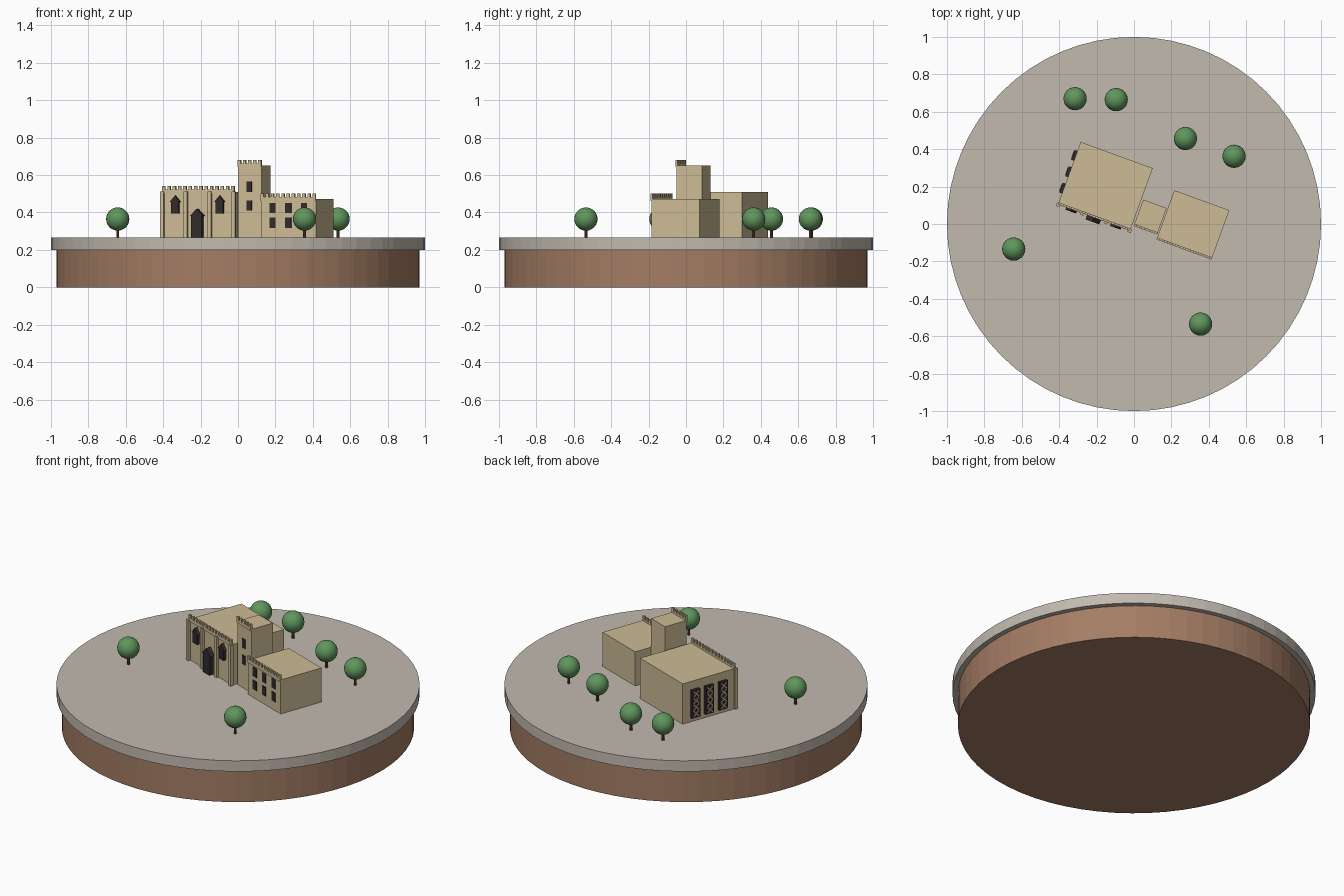
import bpy, bmesh, math
from mathutils import Matrix, Vector

cube = bpy.data.objects.get("Cube")
if cube:
    bpy.data.objects.remove(cube, do_unlink=True)


def material(name, rgb):
    linear = [((c / 255 + 0.055) / 1.055) ** 2.4 for c in rgb] + [1]
    m = bpy.data.materials.new(name)
    m.use_nodes = True
    m.diffuse_color = linear
    m.node_tree.nodes["Principled BSDF"].inputs["Base Color"].default_value = linear
    return m


STONE = material("sandstone", (204, 187, 149))
DARK = material("dark_opening", (50, 42, 44))
PAVING = material("pale_paving", (194, 186, 175))
SOIL = material("brown_soil", (164, 125, 100))
LEAF = material("leaf_green", (96, 150, 92))
BARK = material("bark_brown", (105, 76, 52))
GROUND = 0.265


def finish(name, bm, mat, matrix=Matrix()):
    bmesh.ops.recalc_face_normals(bm, faces=bm.faces)
    mesh = bpy.data.meshes.new(name)
    bm.to_mesh(mesh)
    bm.free()
    mesh.materials.append(mat)
    ob = bpy.data.objects.new(name, mesh)
    ob.matrix_world = matrix
    bpy.context.collection.objects.link(ob)
    return ob


def add_box(bm, x, y, z):
    """Add a box from (low, high) pairs."""
    size = [b - a for a, b in (x, y, z)]
    mid = [(a + b) / 2 for a, b in (x, y, z)]
    bmesh.ops.create_cube(bm, size=1, matrix=Matrix.Translation(mid) @ Matrix.Diagonal((*size, 1)))


def boxes(name, items, mat, frame):
    bm = bmesh.new()
    for item in items:
        add_box(bm, *item)
    return finish(name, bm, mat, frame)


def cylinder(name, radius, low, high, sides, mat, at=(0, 0)):
    bm = bmesh.new()
    bmesh.ops.create_cone(bm, cap_ends=True, segments=sides, radius1=radius, radius2=radius,
                          depth=high - low, matrix=Matrix.Translation((*at, (low + high) / 2)))
    return finish(name, bm, mat)


def block(name, x, y, width, depth, top):
    """Plain stone block; returns its turned local frame."""
    frame = Matrix.Translation((x, y, 0)) @ Matrix.Rotation(math.radians(-20), 4, "Z")
    boxes(name, [((-width / 2, width / 2), (-depth / 2, depth / 2), (GROUND, top))], STONE, frame)
    return frame


def parapet(name, frame, width, depth, low, count):
    """Low front wall carrying evenly spaced merlons."""
    y = (-depth / 2 - 0.006, -depth / 2 + 0.006)
    items = [((-width / 2, width / 2), y, (low - 0.008, low + 0.012))]
    step = width / (count - 0.45)
    for i in range(count):
        x = -width / 2 + i * step
        items.append(((x, x + step * 0.55), y, (low + 0.012, low + 0.031)))
    boxes(name, items, STONE, frame)


def gabled_opening(name, frame, x, wall, width, low, eaves, apex, reach):
    """Dark opening with a slightly wider pointed head."""
    h, g = width / 2, width / 2 + 0.009
    outline = [(-h, low), (h, low), (h, eaves), (g, eaves), (0, apex), (-g, eaves), (-h, eaves)]
    bm = bmesh.new()
    face = bm.faces.new([bm.verts.new((x + px, wall + 0.004, pz)) for px, pz in outline])
    moved = bmesh.ops.extrude_face_region(bm, geom=[face])["geom"]
    verts = [v for v in moved if isinstance(v, bmesh.types.BMVert)]
    bmesh.ops.translate(bm, verts=verts, vec=(0, -reach - 0.004, 0))
    finish(name, bm, DARK, frame)


# Round base
cylinder("soil_base", 0.97, 0, 0.2, 64, SOIL)
cylinder("paved_disc", 1.0, 0.2, GROUND, 64, PAVING)

# Main hall
W, D = 0.41, 0.35
hall = block("main_hall", -0.152, 0.204, W, D, 0.51)
parapet("hall_parapet", hall, W, D, 0.51, 14)
piers = [-0.203 + i * 0.1353 for i in range(4)]
boxes("hall_piers", [((x - 0.01, x + 0.01), (-D / 2 - 0.016, -D / 2 + 0.004), (GROUND, 0.512))
                     for x in piers], STONE, hall)
gabled_opening("main_door", hall, 0, -D / 2, 0.06, GROUND, 0.38, 0.42, 0.03)
for side, x in (("right", -0.128), ("left", 0.125)):
    gabled_opening("hall_window_" + side, hall, x, -D / 2, 0.042, 0.395, 0.455, 0.49, 0.018)

# Tall traceried side windows
for i, y in enumerate((-0.09, 0.003, 0.096)):
    boxes(f"side_window_{i + 1}", [((-W / 2 - 0.016, -W / 2 + 0.004), (y - 0.028, y + 0.028), (0.29, 0.46))],
          DARK, hall)
    bm = bmesh.new()
    for k in range(4):
        for tilt in (-1, 1):
            turn = Matrix.Rotation(math.radians(45 * tilt), 4, "X")
            place = Matrix.Translation((-W / 2 - 0.017, y, 0.315 + k * 0.04))
            bmesh.ops.create_cube(bm, size=1, matrix=place @ turn @ Matrix.Diagonal((0.004, 0.006, 0.05, 1)))
    finish(f"side_tracery_{i + 1}", bm, STONE, hall)


def square_windows(name, frame, depth, columns, rows, width):
    wall = -depth / 2
    boxes(name, [((x - width / 2, x + width / 2), (wall - 0.004, wall + 0.004), (z, z + 0.055))
                 for x in columns for z in rows], DARK, frame)


# Tower
tower = block("tower", 0.0875, 0.04, 0.133, 0.144, 0.65)
parapet("tower_parapet", tower, 0.133, 0.144, 0.65, 5)
square_windows("tower_windows", tower, 0.144, [-0.003], [0.41, 0.51], 0.03)

# Side wing
wing = block("side_wing", 0.316, -0.002, 0.313, 0.274, 0.472)
parapet("wing_parapet", wing, 0.313, 0.274, 0.47, 11)
square_windows("wing_windows", wing, 0.274, [-0.09, 0, 0.09], [0.318, 0.397], 0.034)

# Trees
spots = [(-0.315, 0.67), (-0.095, 0.665), (0.275, 0.457), (0.535, 0.362), (-0.643, -0.134), (0.356, -0.535)]
for i, (x, y) in enumerate(spots):
    cylinder(f"tree_trunk_{i + 1}", 0.008, GROUND, 0.33, 10, BARK, (x, y))
    bm = bmesh.new()
    bmesh.ops.create_uvsphere(bm, u_segments=24, v_segments=14, radius=0.062,
                              matrix=Matrix.Translation((x, y, 0.365)))
    crown = finish(f"tree_crown_{i + 1}", bm, LEAF)
    for p in crown.data.polygons:
        p.use_smooth = True
